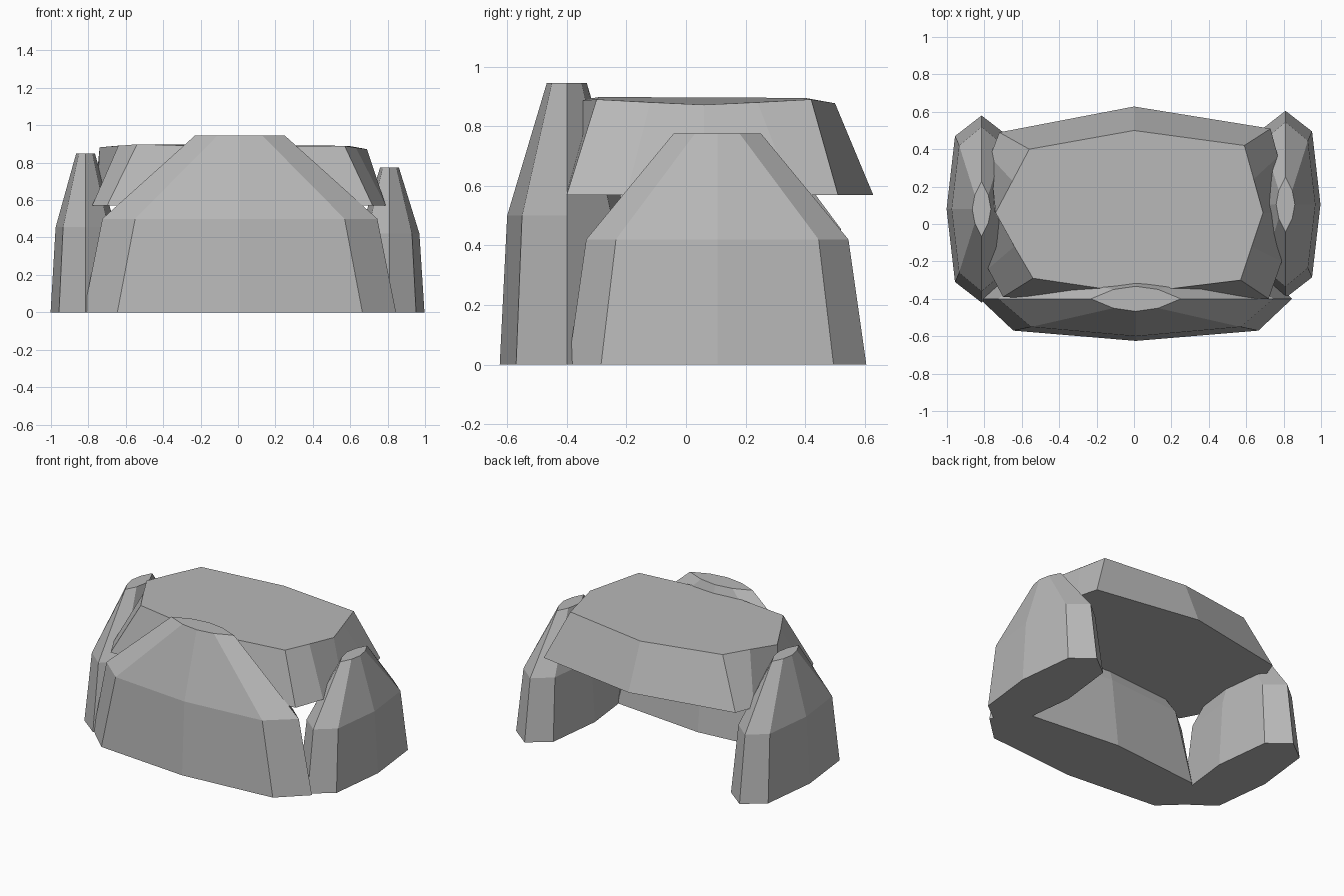
import bpy
import bmesh
from mathutils import Matrix, Vector
from math import radians

cube = bpy.data.objects.get("Cube")
if cube:
    bpy.data.objects.remove(cube, do_unlink=True)

stone = bpy.data.materials.new("grey_stone")
stone.use_nodes = True
colour = (0.48, 0.48, 0.48, 1)
stone.diffuse_color = colour
stone.node_tree.nodes["Principled BSDF"].inputs["Base Color"].default_value = colour


def loft(name, rings, place=Matrix()):
    """Closed faceted solid through rings of equal point count, bottom to top."""
    bm = bmesh.new()
    loops = [[bm.verts.new(place @ Vector(p)) for p in ring] for ring in rings]
    bm.faces.new(loops[0][::-1])
    bm.faces.new(loops[-1])
    n = len(loops[0])
    for low, high in zip(loops, loops[1:]):
        for i in range(n):
            j = (i + 1) % n
            bm.faces.new((low[i], low[j], high[j], high[i]))
    bmesh.ops.recalc_face_normals(bm, faces=bm.faces)
    mesh = bpy.data.meshes.new(name)
    bm.to_mesh(mesh)
    bm.free()
    mesh.materials.append(stone)
    obj = bpy.data.objects.new(name, mesh)
    bpy.context.collection.objects.link(obj)
    return obj


def lens(z, end, corner, corner_depth, mid_depth, inner=1.0):
    """Pointed eight-sided outline; local -y is the outer side."""
    c, m = corner_depth, mid_depth
    return [(-end, 0, z), (-corner, -c, z), (0, -m, z), (corner, -c, z),
            (end, 0, z), (corner, c * inner, z), (0, m * inner, z),
            (-corner, c * inner, z)]


def standing_rock(name, x, y, turn, rings):
    place = Matrix.Translation((x, y, 0)) @ Matrix.Rotation(radians(turn), 4, "Z")
    return loft(name, rings, place)


# Large front slab
standing_rock("front_rock", 0.01, -0.4, 0, [
    lens(0, 0.835, 0.655, 0.17, 0.225, 1.15),
    lens(0.5, 0.735, 0.56, 0.15, 0.2),
    lens(0.945, 0.24, 0.12, 0.05, 0.067)])

# Two side slabs, alike except for height
for name, x, y, turn, shoulder, top in (
        ("left_rock", 0.81, 0.105, 90, 0.42, 0.775),
        ("right_rock", -0.815, 0.08, -90, 0.455, 0.85)):
    standing_rock(name, x, y, turn, [
        lens(0, 0.5, 0.39, 0.142, 0.187),
        lens(shoulder, 0.44, 0.34, 0.12, 0.16),
        lens(top, 0.147, 0.075, 0.036, 0.05)])

# Overhanging capstone
cap_bottom = [(0, -0.42), (0.72, -0.4), (0.79, -0.2), (0.755, 0.06), (0.77, 0.36),
              (0.73, 0.51), (0, 0.628), (-0.72, 0.49), (-0.77, 0.36),
              (-0.755, 0.08), (-0.78, -0.24), (-0.7, -0.39)]
cap_top = [(0, -0.37, 0.885), (0.57, -0.3, 0.89), (0.63, -0.12, 0.88),
           (0.69, 0.06, 0.872), (0.64, 0.24, 0.88), (0.59, 0.42, 0.89),
           (0, 0.5, 0.877), (-0.56, 0.4, 0.895), (-0.65, 0.23, 0.89),
           (-0.74, 0.06, 0.882), (-0.64, -0.12, 0.89), (-0.54, -0.29, 0.898)]
loft("capstone", [[(x, y, 0.57) for x, y in cap_bottom], cap_top])
